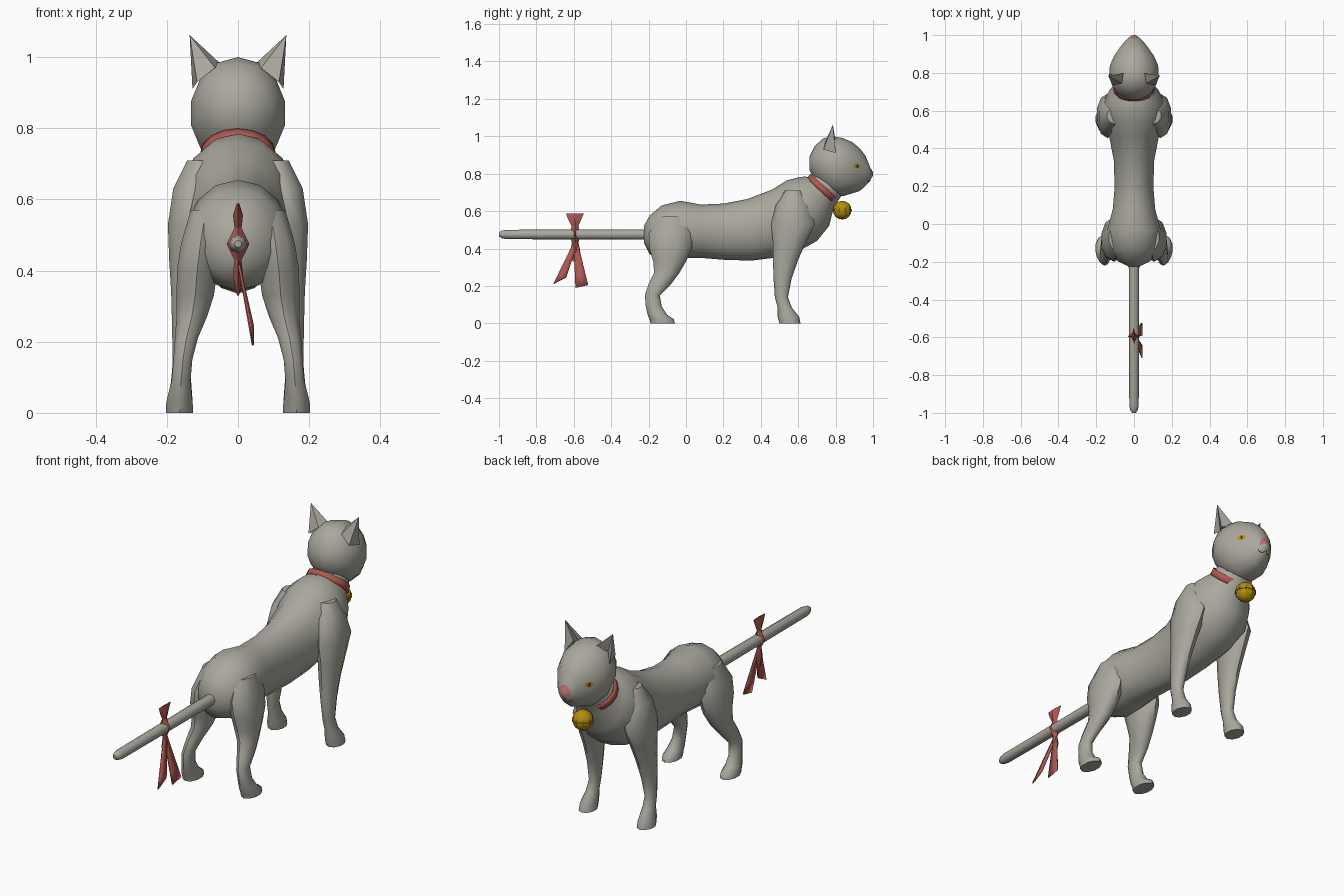
import bpy
from math import sin, cos, pi
from mathutils import Vector
from mathutils.bvhtree import BVHTree

old = bpy.data.objects.get("Cube")
if old:
    bpy.data.objects.remove(old, do_unlink=True)


def material(name, r, g, b):
    mat = bpy.data.materials.new(name)
    mat.use_nodes = True
    mat.diffuse_color = (r, g, b, 1)
    mat.node_tree.nodes["Principled BSDF"].inputs["Base Color"].default_value = (r, g, b, 1)
    return mat


FUR = material("warm grey fur", .40, .39, .34)
RED = material("red ribbon", .42, .10, .085)
GOLD = material("gold", .45, .27, .005)
PINK = material("pink nose", .50, .17, .16)
DARK = material("dark line", .03, .025, .02)


def finish(obj, mat, mirror=False, thickness=0, angle=50):
    """Give the object its colour, modifiers and shading."""
    obj.data.materials.append(mat)
    if mirror:
        obj.modifiers.new("Mirror", "MIRROR").use_mirror_merge = False
    if thickness:
        solid = obj.modifiers.new("Solidify", "SOLIDIFY")
        solid.thickness = thickness
        solid.offset = 0
    bpy.ops.object.select_all(action="DESELECT")
    obj.select_set(True)
    bpy.context.view_layer.objects.active = obj
    if angle:
        bpy.ops.object.shade_smooth_by_angle(angle=angle * pi / 180)
    return obj


def make(name, verts, faces, mat, **options):
    mesh = bpy.data.meshes.new(name)
    mesh.from_pydata(verts, [], faces)
    obj = bpy.data.objects.new(name, mesh)
    bpy.context.collection.objects.link(obj)
    bpy.context.view_layer.objects.active = obj
    obj.select_set(True)
    bpy.ops.object.mode_set(mode="EDIT")
    bpy.ops.mesh.select_all(action="SELECT")
    bpy.ops.mesh.normals_make_consistent(inside=False)
    bpy.ops.object.mode_set(mode="OBJECT")
    return finish(obj, mat, **options)


def loft(name, sections, mat, sides=12, capped=True, **options):
    """Skin oval rings; each is two opposite (y, z) points, centre x, half width."""
    verts, faces = [], []
    for y0, z0, y1, z1, x, half in sections:
        for i in range(sides):
            a = 2 * pi * i / sides
            t = (1 - cos(a)) / 2
            verts.append((x + half * sin(a), y0 + (y1 - y0) * t, z0 + (z1 - z0) * t))
    for r in range(len(sections) - 1):
        for i in range(sides):
            j = (i + 1) % sides
            b = r * sides
            faces.append((b + i, b + j, b + sides + j, b + sides + i))
    if capped:
        faces.append(tuple(range(sides)))
        faces.append(tuple(range(len(verts) - sides, len(verts))))
    return make(name, verts, faces, mat, **options)


def flat(rows):
    """Level rings for upright parts: (z, back y, front y, x, half width)."""
    return [(y0, z, y1, z, x, half) for z, y0, y1, x, half in rows]


def upright(rows):
    """Vertical rings for the parts along y: (y, top, bottom, half width)."""
    return [(y, top, y, low, 0, half) for y, top, low, half in rows]


# Torso and neck
loft("body", upright([
    (-.225, .52, .43, .03), (-.195, .575, .37, .09), (-.13, .63, .345, .135),
    (-.03, .655, .35, .145), (.08, .635, .35, .115), (.2, .64, .34, .105),
]) + [
    (.33, .665, .35, .335, 0, .11), (.46, .715, .47, .35, 0, .135),
    (.54, .765, .60, .385, 0, .165), (.60, .78, .70, .44, 0, .16),
    (.635, .785, .765, .52, 0, .13), (.655, .78, .79, .62, 0, .10),
    (.70, .82, .83, .68, 0, .085),
], FUR, sides=14)

# Legs
loft("front_legs", flat([
    (.71, .53, .62, .10, .045), (.63, .48, .66, .125, .06), (.53, .455, .69, .14, .06),
    (.43, .465, .64, .145, .051), (.34, .465, .60, .148, .042), (.24, .468, .565, .153, .034),
    (.14, .475, .545, .158, .027), (.085, .49, .565, .16, .03), (.035, .49, .605, .164, .038),
    (0, .50, .612, .165, .04),
]), FUR, sides=10, mirror=True)
loft("hind_legs", flat([
    (.57, -.14, .0, .09, .045), (.48, -.20, .04, .105, .057), (.40, -.195, .03, .115, .06),
    (.33, -.175, .0, .12, .055), (.27, -.17, -.035, .13, .045), (.21, -.20, -.08, .145, .034),
    (.15, -.22, -.14, .155, .028), (.09, -.215, -.13, .16, .028), (.045, -.205, -.10, .164, .036),
    (.022, -.195, -.065, .165, .04), (0, -.19, -.06, .165, .04),
]), FUR, sides=10, mirror=True)

# Tail
loft("tail", upright([(y, .475 + r, .475 - r, r) for y, r in
                      ((-.18, .028), (-.96, .025), (-.985, .02), (-1, .01))]), FUR, sides=8)

# Head, with the upper tip of the muzzle as the nose
head = loft("head", upright([
    (.66, .89, .82, .035), (.69, .95, .765, .09), (.735, .99, .72, .12),
    (.785, 1.0, .685, .135), (.84, .99, .68, .131), (.89, .968, .695, .108),
    (.93, .935, .708, .08), (.96, .895, .735, .056), (.982, .84, .758, .034),
    (.995, .815, .782, .017), (1.0, .805, .792, .008),
]), FUR, sides=14)
head.data.materials.append(PINK)
for face in head.data.polygons:
    if face.center.y > .982 and face.center.z > .795:
        face.material_index = 1

# Ears: hollow-fronted cones
make("ears", [(.128, .80, .91), (.042, .80, .975), (.065, .745, .97), (.115, .735, .93),
              (.136, .785, 1.062), (.098, .772, .96)],
     [(0, 3, 4), (3, 2, 4), (2, 1, 4), (1, 5, 4), (5, 0, 4), (0, 5, 1, 2, 3)],
     FUR, mirror=True, angle=40)

# Face details laid on the head surface
tree = BVHTree.FromPolygons([v.co for v in head.data.vertices],
                            [p.vertices for p in head.data.polygons])


def on_head(point, direction, lift):
    d = Vector(direction).normalized()
    hit, normal, _, _ = tree.ray_cast(Vector(point) - d, d)
    return (hit if hit else Vector(point)) - d * lift


def eye_plate(name, mat, wide, tall, lift):
    look, side = (-1, -1, 0), Vector((-.7, .7, 0))
    centre = Vector((.085, .908, .84))
    verts = [on_head(centre, look, lift)]
    for i in range(10):
        a = 2 * pi * i / 10
        offset = side * (wide * cos(a)) + Vector((0, 0, tall * sin(a)))
        verts.append(on_head(centre + offset, look, lift))
    faces = [(0, i + 1, (i + 1) % 10 + 1) for i in range(10)]
    make(name, verts, faces, mat, mirror=True, angle=0)


eye_plate("eyes", GOLD, .021, .014, .003)
eye_plate("pupils", DARK, .006, .010, .006)

mouth = []
for i in range(9):
    x = (i - 4) / 4 * .036
    z = .768 - .012 * sin(abs(i - 4) / 4 * pi)
    mouth += [on_head((x, 1, z + s), (0, -1, 0), .003) for s in (.002, -.002)]
make("mouth", mouth, [(2 * i, 2 * i + 1, 2 * i + 3, 2 * i + 2) for i in range(8)], DARK, angle=0)

# Collar and bell
loft("collar", [(.648, .772, .79, .64, 0, .106), (.668, .797, .812, .668, 0, .102)],
     RED, sides=16, capped=False, thickness=.008)
bpy.ops.mesh.primitive_uv_sphere_add(segments=10, ring_count=8, radius=.05,
                                     location=(0, .835, .605))
bell = finish(bpy.context.object, GOLD, angle=30)
bell.name = "bell"
bpy.ops.mesh.primitive_cylinder_add(vertices=10, radius=.053, depth=.008,
                                    location=(0, .835, .605))
finish(bpy.context.object, GOLD, angle=30).name = "bell_rim"

# Bow on the tail with two hanging ribbons
loft("bow", flat([
    (.588, -.642, -.545, 0, .004), (.555, -.63, -.56, 0, .014), (.52, -.612, -.575, 0, .01),
    (.475, -.622, -.565, 0, .032), (.43, -.61, -.575, 0, .01), (.385, -.62, -.565, 0, .014),
    (.33, -.605, -.58, 0, .003),
]), RED, sides=4, angle=20)


def ribbon(name, end_y, end_z, skew):
    verts, steps = [], 4
    for i in range(steps + 1):
        t = i / steps
        y, z = -.59 + (end_y + .59) * t, .43 + (end_z - .43) * t
        half = .012 + .022 * t
        verts += [(.042 * t, y - half, z), (.042 * t, y + half, z + skew * t)]
    faces = [(2 * i, 2 * i + 1, 2 * i + 3, 2 * i + 2) for i in range(steps)]
    make(name, verts, faces, RED, thickness=.006, angle=20)


ribbon("rear_ribbon", -.675, .21, .035)
ribbon("front_ribbon", -.557, .19, .015)
